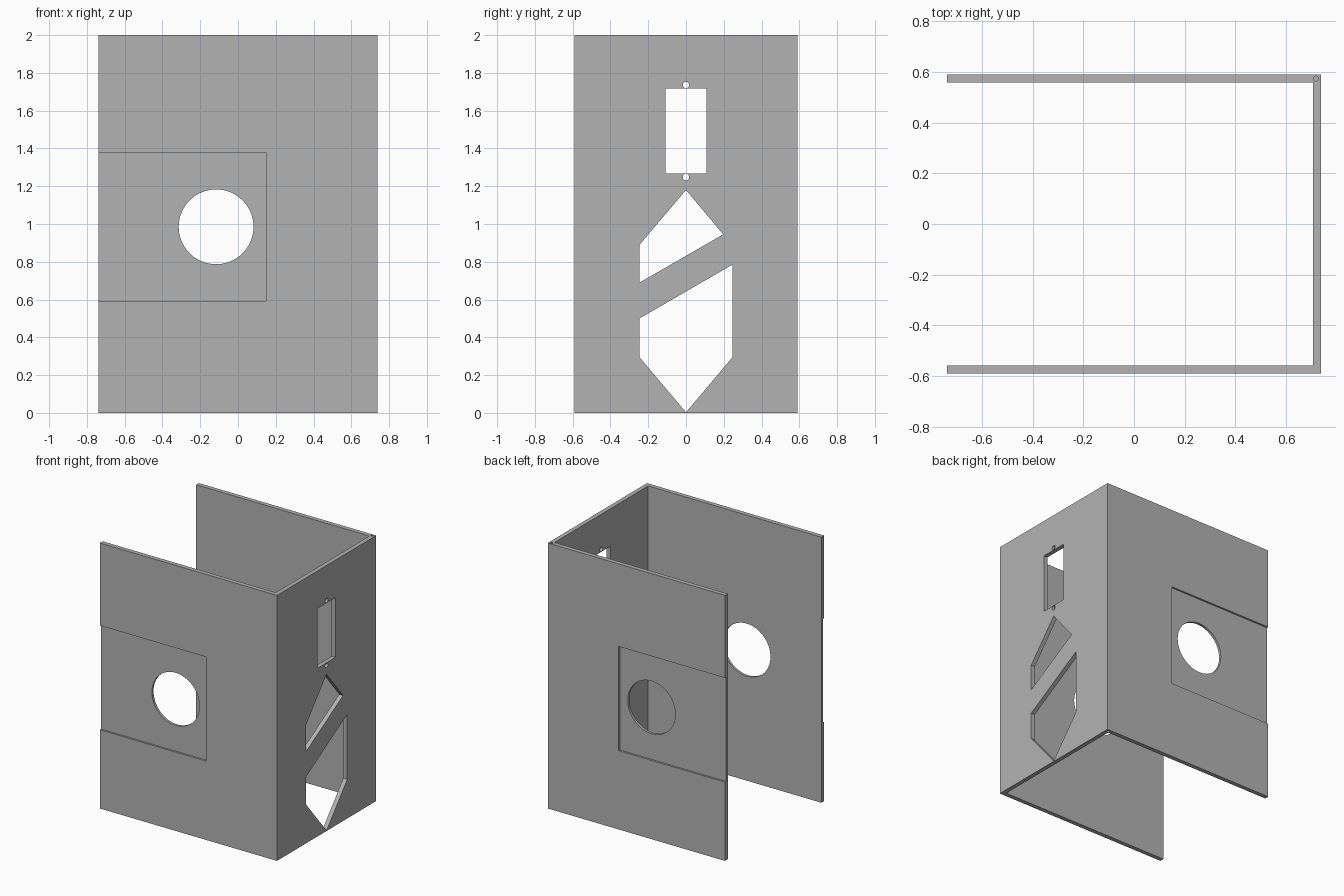
import bpy
import bmesh
import math
from mathutils import Vector

cube = bpy.data.objects.get("Cube")
if cube:
    bpy.data.objects.remove(cube, do_unlink=True)

HX, HY, HEIGHT, WALL = 0.738, 0.59, 2.0, 0.033
RECESS = 0.014

grey = bpy.data.materials.new("plain grey")
grey.use_nodes = True
colour = (0.45, 0.45, 0.45, 1)
grey.diffuse_color = colour
grey.node_tree.nodes["Principled BSDF"].inputs["Base Color"].default_value = colour


def prism(name, points, offset):
    """Closed solid made by sweeping an outline along an offset."""
    bm = bmesh.new()
    face = bm.faces.new([bm.verts.new(p) for p in points])
    swept = bmesh.ops.extrude_face_region(bm, geom=[face])
    verts = [g for g in swept["geom"] if isinstance(g, bmesh.types.BMVert)]
    bmesh.ops.translate(bm, verts=verts, vec=Vector(offset))
    bmesh.ops.recalc_face_normals(bm, faces=bm.faces)
    mesh = bpy.data.meshes.new(name)
    bm.to_mesh(mesh)
    bm.free()
    mesh.materials.append(grey)
    obj = bpy.data.objects.new(name, mesh)
    bpy.context.collection.objects.link(obj)
    return obj


def circle(u, v, radius, count):
    return [(u + radius * math.cos(2 * math.pi * i / count),
             v + radius * math.sin(2 * math.pi * i / count)) for i in range(count)]


def rectangle(u0, u1, v0, v1):
    return [(u0, v0), (u1, v0), (u1, v1), (u0, v1)]


# Three-sided enclosure, open towards -x
inner_x, inner_y = HX - WALL, HY - WALL
outline = [(-HX, -HY), (HX, -HY), (HX, HY), (-HX, HY),
           (-HX, inner_y), (inner_x, inner_y), (inner_x, -inner_y), (-HX, -inner_y)]
shell = prism("enclosure_walls", [(x, y, 0) for x, y in outline], (0, 0, HEIGHT))
cutters = []

# Openings through the side wall: switch window, screw holes, two angular cutouts
side_shapes = {
    "window": rectangle(-0.108, 0.108, 1.267, 1.717),
    "upper_screw": circle(0, 1.736, 0.017, 24),
    "lower_screw": circle(0, 1.248, 0.017, 24),
    "upper_cutout": [(0, 1.18), (0.197, 0.945), (-0.246, 0.69), (-0.246, 0.89)],
    "lower_cutout": [(0.246, 0.785), (0.246, 0.295), (0, 0.003),
                     (-0.246, 0.295), (-0.246, 0.50)],
}
for name, shape in side_shapes.items():
    cutters.append(prism(name + "_cutter", [(HX - 0.1, y, z) for y, z in shape],
                         (0.2, 0, 0)))

# Shallow rectangular recess and round opening in the front and back walls
for label, side in (("front", -1), ("back", 1)):
    cutters.append(prism(label + "_recess_cutter",
                         [(x, side * (HY - RECESS), z)
                          for x, z in rectangle(-HX - 0.1, 0.148, 0.593, 1.378)],
                         (0, side * 0.1, 0)))
    cutters.append(prism(label + "_round_cutter",
                         [(x, side * (HY - 0.1), z)
                          for x, z in circle(-0.116, 0.985, 0.198, 64)],
                         (0, side * 0.2, 0)))

# Small blind holes in the corner, at the top and bottom
for label, start in (("top", HEIGHT - 0.1), ("bottom", -0.1)):
    cutters.append(prism(label + "_corner_cutter",
                         [(x, y, start) for x, y in circle(0.717, 0.573, 0.01, 16)],
                         (0, 0, 0.2)))

# Cut everything, then keep only the finished shell
for cutter in cutters:
    cutter.hide_render = True
    mod = shell.modifiers.new(cutter.name, "BOOLEAN")
    mod.operation = "DIFFERENCE"
    mod.solver = "EXACT"
    mod.object = cutter
bpy.context.view_layer.update()
evaluated = shell.evaluated_get(bpy.context.evaluated_depsgraph_get())
finished = bpy.data.meshes.new_from_object(evaluated)
shell.modifiers.clear()
shell.data = finished
for cutter in cutters:
    bpy.data.objects.remove(cutter, do_unlink=True)

# Smooth the round walls and keep all corners sharp
bpy.ops.object.select_all(action="DESELECT")
shell.select_set(True)
bpy.context.view_layer.objects.active = shell
bpy.ops.object.shade_smooth_by_angle(angle=math.radians(30))
